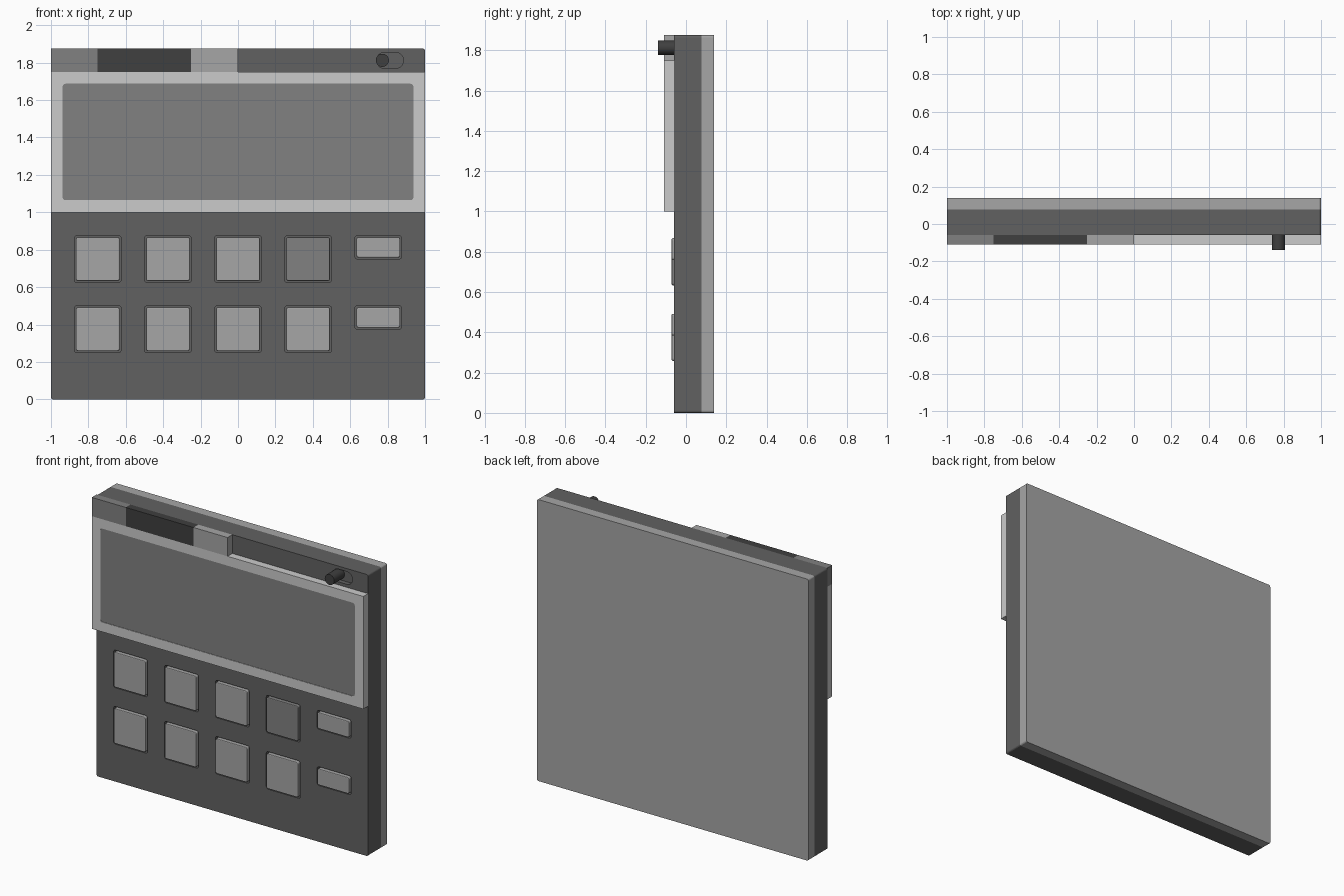
import bpy, bmesh
from math import sin, cos, pi, radians

if "Cube" in bpy.data.objects:
    bpy.data.objects.remove(bpy.data.objects["Cube"])


def grey(name, v):
    m = bpy.data.materials.new(name)
    m.diffuse_color = (v, v, v, 1)
    m.use_nodes = True
    m.node_tree.nodes["Principled BSDF"].inputs["Base Color"].default_value = m.diffuse_color
    return m


DARK, BLACK = grey("dark", 0.12), grey("black", 0.05)
MID, LIGHT, PALE = grey("mid", 0.22), grey("light", 0.38), grey("pale", 0.55)


def prism(bm, x0, x1, z0, z1, y0, y1, r=0.0, seg=4):
    """Rounded rectangle in the xz plane, extruded along y."""
    if r:
        pts = []
        corners = [(x1 - r, z1 - r), (x0 + r, z1 - r), (x0 + r, z0 + r), (x1 - r, z0 + r)]
        for k, (cx, cz) in enumerate(corners):
            for i in range(seg + 1):
                a = (k + i / seg) * pi / 2
                pts.append((cx + r * cos(a), cz + r * sin(a)))
    else:
        pts = [(x1, z1), (x0, z1), (x0, z0), (x1, z0)]
    front = bm.faces.new([bm.verts.new((x, y0, z)) for x, z in pts])
    ext = bmesh.ops.extrude_face_region(bm, geom=[front], use_keep_orig=True)
    verts = [e for e in ext["geom"] if isinstance(e, bmesh.types.BMVert)]
    bmesh.ops.translate(bm, verts=verts, vec=(0, y1 - y0, 0))


def part(name, boxes, mat=None, bevel=0.0, cutter=None):
    bm = bmesh.new()
    for b in boxes:
        prism(bm, *b)
    bmesh.ops.recalc_face_normals(bm, faces=bm.faces)
    me = bpy.data.meshes.new(name)
    bm.to_mesh(me)
    bm.free()
    ob = bpy.data.objects.new(name, me)
    bpy.context.collection.objects.link(ob)
    if mat:
        me.materials.append(mat)
    if cutter:
        m = ob.modifiers.new("cut", 'BOOLEAN')
        m.object, m.operation, m.solver = cutter, 'DIFFERENCE', 'EXACT'
    if bevel:
        m = ob.modifiers.new("bevel", 'BEVEL')
        m.width, m.segments, m.limit_method, m.angle_limit = bevel, 2, 'ANGLE', radians(50)
    return ob


# Key layout: name, left, bottom, height, material
keys = []
for row, top in enumerate((0.875, 0.5)):
    for col in range(4):
        mat = MID if (row, col) == (0, 3) else LIGHT
        keys.append((f"key_{row}_{col}", -0.875 + col * 0.375, top - 0.25, 0.25, mat))
    keys.append((f"small_key_{row}", 0.625, top - 0.125, 0.125, LIGHT))

# Pockets for the keys and the slider slot
pockets = [(x, x + 0.25, z, z + h, -0.1, -0.03, 0.014) for _, x, z, h, _ in keys]
pockets.append((0.74, 0.885, 1.77, 1.855, -0.1, -0.03, 0.0424, 8))
pocket_cutter = part("pocket_cutter", pockets)
recess_cutter = part("recess_cutter", [(-0.9375, 0.9375, 1.065, 1.6875, -0.2, -0.106, 0.015)])
for c in (pocket_cutter, recess_cutter):
    c.hide_render = True
    c.display_type = 'WIRE'

# Case halves
part("body", [(-1, 1, 0, 1.875, -0.06, 0.077, 0.012)], DARK, cutter=pocket_cutter)
part("back_plate", [(-1, 1, 0, 1.875, 0.077, 0.14, 0.012)], LIGHT)

# Display frame and screen
part("display_frame", [(-1, 1, 1.0, 1.75, -0.11, -0.06)], PALE, cutter=recess_cutter)
part("screen", [(-0.9375, 0.9375, 1.065, 1.6875, -0.107, -0.1, 0.015)], MID)

# Tabs along the top
for name, x0, x1, mat in (("output_tab", -1, -0.75, MID), ("input_tab", -0.75, -0.25, BLACK),
                          ("port_tab", -0.25, 0, LIGHT)):
    part(name, [(x0, x1, 1.75, 1.875, -0.11, -0.06)], mat)

# Keys
for name, x, z, h, mat in keys:
    g = 0.008
    part(name, [(x + g, x + 0.25 - g, z + g, z + h - g, -0.071, -0.03, 0.012)], mat, bevel=0.005)

# Slider knob
bpy.ops.mesh.primitive_cylinder_add(vertices=32, radius=0.035, depth=0.11,
                                    location=(0.772, -0.085, 1.8125), rotation=(pi / 2, 0, 0))
knob = bpy.context.object
knob.name = "slider_knob"
knob.data.materials.append(BLACK)
bpy.ops.object.shade_smooth_by_angle(angle=radians(40))
